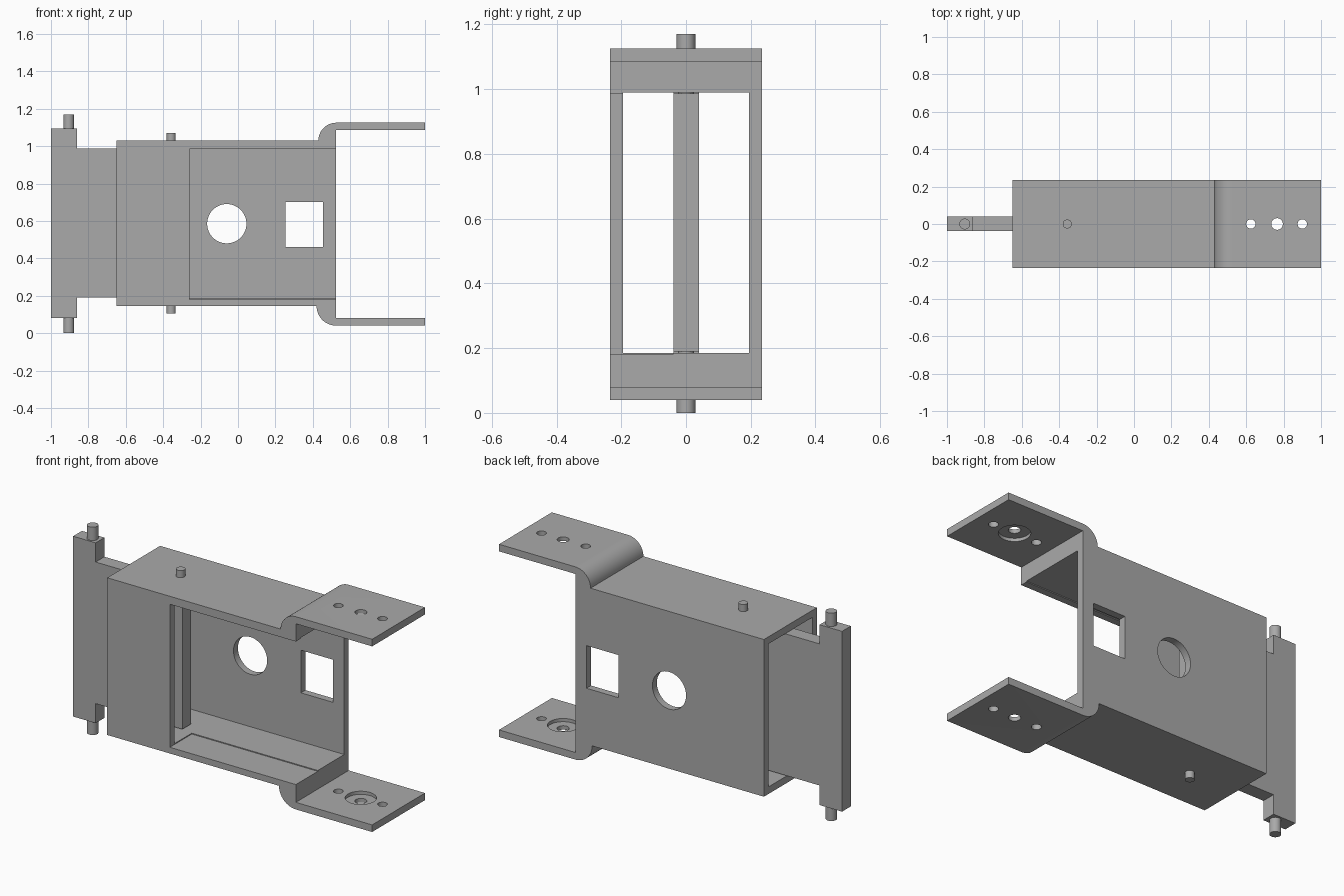
import bpy, bmesh, math

if "Cube" in bpy.data.objects:
    bpy.data.objects.remove(bpy.data.objects["Cube"], do_unlink=True)

GREY = (0.4, 0.4, 0.4, 1)
metal = bpy.data.materials.new("grey_metal")
metal.use_nodes = True
metal.diffuse_color = GREY
metal.node_tree.nodes["Principled BSDF"].inputs["Base Color"].default_value = GREY


def finish(name, bm):
    bmesh.ops.recalc_face_normals(bm, faces=bm.faces)
    mesh = bpy.data.meshes.new(name)
    bm.to_mesh(mesh)
    bm.free()
    mesh.materials.append(metal)
    obj = bpy.data.objects.new(name, mesh)
    bpy.context.collection.objects.link(obj)
    return obj


def extrude_profile(name, outline, y0, y1):
    """Extrude an x-z outline along y."""
    bm = bmesh.new()
    face = bm.faces.new([bm.verts.new((x, y0, z)) for x, z in outline])
    out = bmesh.ops.extrude_face_region(bm, geom=[face])
    moved = [v for v in out["geom"] if isinstance(v, bmesh.types.BMVert)]
    bmesh.ops.translate(bm, verts=moved, vec=(0, y1 - y0, 0))
    return finish(name, bm)


def box(name, x0, x1, y0, y1, z0, z1):
    return extrude_profile(name, [(x0, z0), (x1, z0), (x1, z1), (x0, z1)], y0, y1)


def cylinder(name, x, z0, z1, radius):
    """Upright cylinder on the centre plane."""
    bm = bmesh.new()
    bmesh.ops.create_cone(bm, cap_ends=True, segments=48, radius1=radius,
                          radius2=radius, depth=z1 - z0)
    bmesh.ops.translate(bm, verts=bm.verts, vec=(x, 0, (z0 + z1) / 2))
    return finish(name, bm)


def arc(cx, cz, r, start, end, steps=16):
    angles = [math.radians(start + (end - start) * i / steps) for i in range(steps + 1)]
    return [(cx + r * math.cos(a), cz + r * math.sin(a)) for a in angles]


def cut(target, cutter):
    cutter.hide_render = True
    mod = target.modifiers.new("cut", "BOOLEAN")
    mod.operation, mod.solver, mod.object = "DIFFERENCE", "EXACT", cutter
    bpy.context.view_layer.objects.active = target
    bpy.ops.object.modifier_apply(modifier=mod.name)
    bpy.data.objects.remove(cutter, do_unlink=True)


def smooth(obj):
    bpy.ops.object.select_all(action="DESELECT")
    obj.select_set(True)
    bpy.context.view_layer.objects.active = obj
    bpy.ops.object.shade_smooth_by_angle(angle=math.radians(30))


# Bracket: box body whose top and bottom bend outward into two tabs
END = 0.525
outline = [(-0.65, 0.145)]
outline += arc(END, 0.145, 0.105, 180, 270)
outline += [(1, 0.04), (1, 0.08), (END, 0.08), (END, 1.085), (1, 1.085), (1, 1.125)]
outline += arc(END, 1.03, 0.095, 90, 180)
outline += [(-0.65, 1.03)]
bracket = extrude_profile("bracket", outline, -0.235, 0.235)

# Hollow inside and front opening
cut(bracket, box("cavity", -0.8, 0.7, -0.195, 0.195, 0.185, 0.99))
cut(bracket, box("front_opening", -0.26, 0.7, -0.4, -0.04, 0.18, 0.985))

# Round and square windows in the back wall
cut(bracket, extrude_profile("round_window", arc(-0.06, 0.585, 0.105, 0, 352.5, 47), 0.1, 0.4))
cut(bracket, box("square_window", 0.255, 0.455, 0.1, 0.4, 0.46, 0.70))

# Tab holes, through both tabs, and recesses on the inner faces
for x, r in ((0.625, 0.025), (0.765, 0.031), (0.9, 0.025)):
    cut(bracket, cylinder("tab_hole", x, -0.2, 1.4, r))
cut(bracket, cylinder("tab_recess", 0.765, 0.062, 1.103, 0.08))
smooth(bracket)

# Sliding plate with a taller head
extrude_profile("sliding_plate",
                [(-1, 0.08), (-0.86, 0.08), (-0.86, 0.19), (-0.32, 0.19),
                 (-0.32, 0.987), (-0.86, 0.987), (-0.86, 1.095), (-1, 1.095)],
                -0.038, 0.04)

# Pivot pins on the head, and small pins on the body
for name, x, r, spans in (
        ("head_pin", -0.905, 0.029, ((0, 0.1), (1.07, 1.17))),
        ("body_pin", -0.357, 0.024, ((0.105, 0.2), (0.97, 1.07)))):
    for side, (z0, z1) in zip(("lower", "upper"), spans):
        smooth(cylinder(side + "_" + name, x, z0, z1, r))
